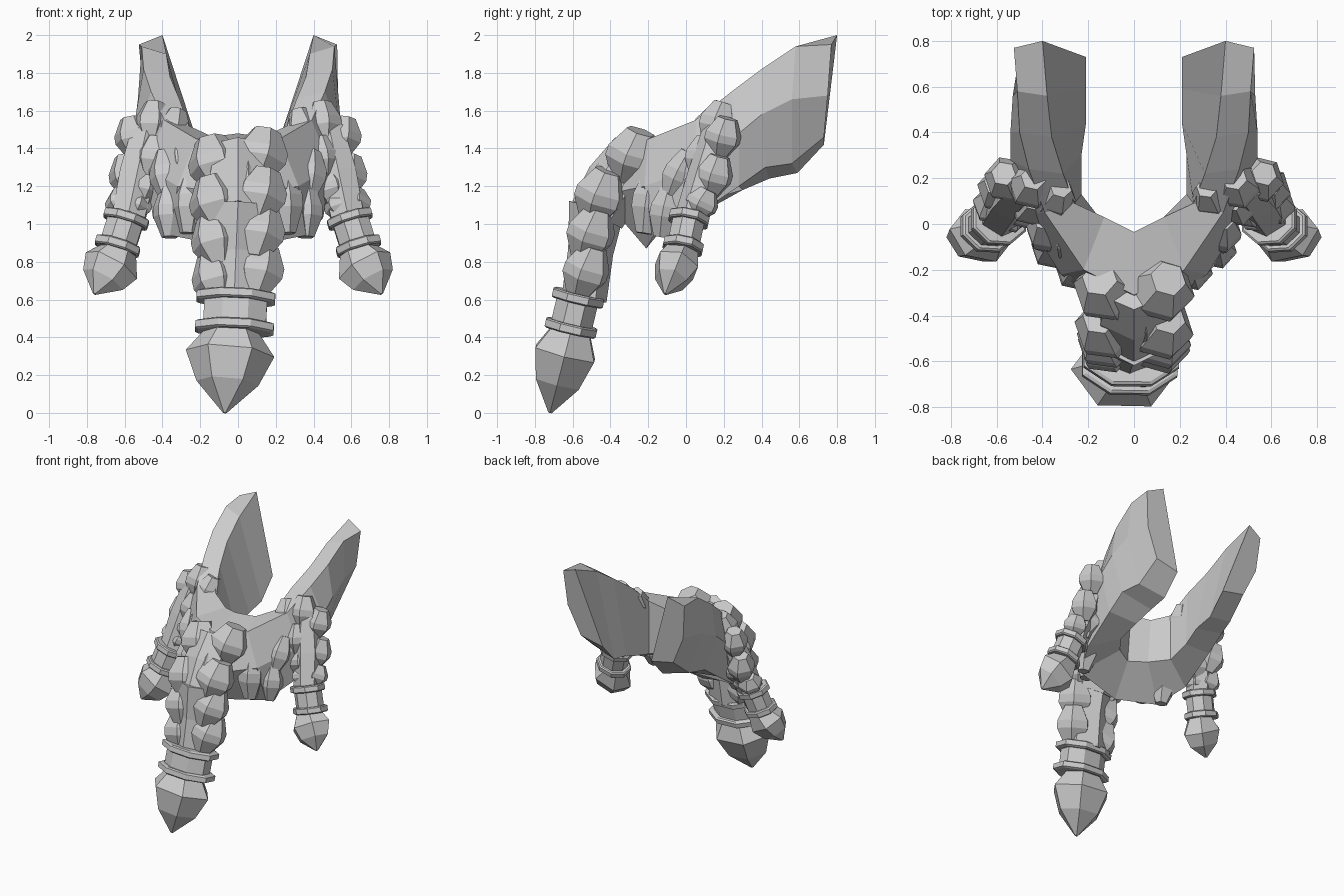
import bpy, bmesh
from math import cos, sin, tau
from mathutils import Vector

cube = bpy.data.objects.get("Cube")
if cube:
    bpy.data.objects.remove(cube)

grey = bpy.data.materials.new("light_grey")
grey.use_nodes = True
grey.diffuse_color = (0.6, 0.6, 0.6, 1)
grey.node_tree.nodes["Principled BSDF"].inputs["Base Color"].default_value = (0.6, 0.6, 0.6, 1)


def loft(name, sections):
    """Skin closed loops of equal length and cap both ends."""
    bm = bmesh.new()
    rings = [[bm.verts.new(p) for p in s] for s in sections]
    n = len(rings[0])
    for a, b in zip(rings, rings[1:]):
        for i in range(n):
            j = (i + 1) % n
            bm.faces.new((a[i], a[j], b[j], b[i]))
    bm.faces.new(rings[0])
    bm.faces.new(rings[-1])
    bmesh.ops.recalc_face_normals(bm, faces=bm.faces)
    mesh = bpy.data.meshes.new(name)
    bm.to_mesh(mesh)
    bm.free()
    mesh.materials.append(grey)
    obj = bpy.data.objects.new(name, mesh)
    bpy.context.collection.objects.link(obj)


def spindle(name, start, end, profile, sides=6, phase=0.5):
    """Faceted solid along an axis; profile rows are (position, x radius, depth radius)."""
    start, end = Vector(start), Vector(end)
    axis = (end - start).normalized()
    u = Vector((1, 0, 0))
    u = (u - axis * u.dot(axis)).normalized()
    v = axis.cross(u)
    angles = [tau * (i + phase) / sides for i in range(sides)]
    loft(name, [[start.lerp(end, t) + u * rx * cos(a) + v * ry * sin(a) for a in angles]
                for t, rx, ry in profile])


def strand(name, start, end, r):
    """One swollen lock of hair."""
    rows = [(0, 0.55), (0.4, 1.0), (0.6, 1.0), (1, 0.5)]
    spindle(name, start, end, [(t, r * k, r * k) for t, k in rows], phase=0.2)


def flip(p, s):
    return (p[0] * s, p[1], p[2])


# Beard body: loops of ridge, outer top, outer middle, outer bottom, inner bottom
half = [
    [(.40, .80, 2.0), (.525, .77, 1.95), (.50, .75, 1.68), (.40, .73, 1.46), (.21, .73, 1.42)],
    [(.38, .56, 1.90), (.51, .58, 1.94), (.53, .56, 1.66), (.42, .56, 1.32), (.21, .59, 1.27)],
    [(.36, .38, 1.78), (.50, .40, 1.82), (.54, .40, 1.58), (.46, .42, 1.30), (.21, .44, 1.24)],
    [(.31, .22, 1.66), (.46, .24, 1.70), (.54, .28, 1.48), (.46, .28, 1.20), (.23, .30, 1.18)],
    [(.26, .09, 1.52), (.39, .05, 1.55), (.49, .05, 1.30), (.45, .03, 1.03), (.23, .13, 1.13)],
    [(.13, .03, 1.46), (.22, -.20, 1.45), (.32, -.22, 1.20), (.36, -.17, .94), (.13, .0, 1.13)],
    [(0, -.035, 1.48), (0, -.31, 1.43), (0, -.45, 1.15), (0, -.21, .87), (0, -.07, 1.12)],
]
mirrored = [[flip(p, -1) for p in loop] for loop in half[:-1]]
loft("beard_body", half + mirrored[::-1])

# Centre braid: core and rows of V-shaped locks
spindle("centre_braid_upper_core", (0, -.27, 1.40), (0, -.47, 1.05),
        [(0, .14, .12), (.5, .17, .16), (1, .17, .15)])
spindle("centre_braid_lower_core", (0, -.47, 1.1), (-.02, -.54, .6),
        [(0, .17, .15), (.5, .15, .12), (1, .18, .12)])
rows = [(1.34, -.28, .145), (1.13, -.45, .14), (.93, -.50, .13), (.73, -.525, .125)]
for z, y, r in rows:
    for s in (1, -1):
        lift = .02 * s
        strand("centre_braid_lock", (s * .15, y + .04, z + .13 + lift),
               (s * .09, y - .05, z - .13 + lift), r)
strand("centre_braid_middle_lock", (.03, -.30, 1.40), (.02, -.54, 1.04), .10)

# Centre clasp and tip
band = [(0, .92), (.15, 1), (.85, 1), (1, .92)]


def clasp(name, start, end, rx, ry):
    """A narrow neck with a flat band at each end."""
    a, b = Vector(start), Vector(end)
    spindle(name + "_neck", a, b, [(0, rx * .8, ry * .8), (1, rx * .8, ry * .8)], 8)
    for t0, t1 in ((0, .24), (.76, 1)):
        spindle(name + "_band", a.lerp(b, t0), a.lerp(b, t1),
                [(t, rx * k, ry * k) for t, k in band], 8)


clasp("centre_clasp", (-.01, -.565, .635), (-.02, -.615, .425), .225, .15)
spindle("centre_tip", (-.03, -.605, .45), (-.07, -.72, 0),
        [(0, .13, .11), (.3, .235, .185), (.65, .165, .135), (1, .01, .01)], phase=0)

# Both sides: braid, cheek locks, clasp and tip
side_locks = [
    ((.32, .16, 1.60), (.37, .08, 1.40), .09),
    ((.44, .20, 1.64), (.46, .13, 1.42), .10),
    ((.57, .22, 1.56), (.54, .17, 1.36), .10),
    ((.43, .11, 1.46), (.46, .07, 1.24), .10),
    ((.60, .18, 1.36), (.57, .12, 1.15), .10),
    ((.47, .10, 1.28), (.52, .06, 1.10), .10),
    ((.62, .12, 1.18), (.61, .05, 1.04), .09),
    ((.52, .07, 1.16), (.56, .02, 1.03), .085),
]
cheek_locks = [
    ((.29, .02, 1.46), (.26, -.16, 1.20), .085),
    ((.24, -.17, 1.28), (.26, -.22, .95), .095),
    ((.39, .02, 1.38), (.37, -.09, 1.14), .09),
    ((.36, -.08, 1.20), (.36, -.13, .93), .09),
]
for s, side in ((1, "left"), (-1, "right")):
    for kind, locks in (("braid", side_locks), ("cheek", cheek_locks)):
        for a, b, r in locks:
            strand(f"{side}_{kind}_lock", flip(a, s), flip(b, s), r)
    spindle(f"{side}_braid_core", flip((.48, .17, 1.5), s), flip((.58, .03, 1.03), s),
            [(0, .09, .08), (.5, .11, .09), (1, .10, .09)])
    clasp(f"{side}_clasp", flip((.585, .02, 1.05), s), flip((.645, -.02, .86), s), .13, .115)
    spindle(f"{side}_tip", flip((.61, -.01, .88), s), flip((.76, -.11, .63), s),
            [(0, .08, .08), (.4, .155, .125), (.7, .12, .09), (1, .01, .01)], phase=0)
